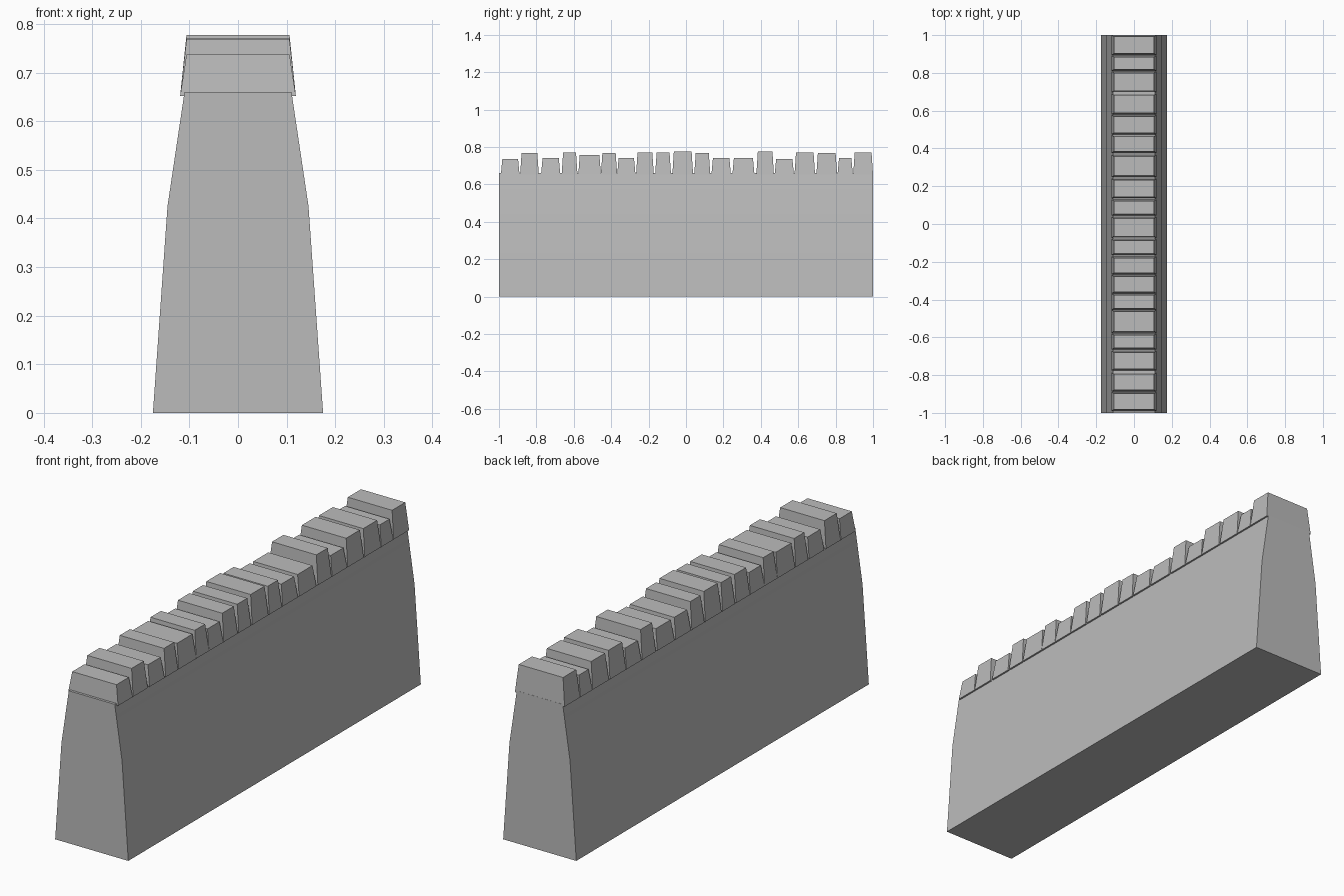
import bpy
import bmesh

cube = bpy.data.objects.get("Cube")
if cube:
    bpy.data.objects.remove(cube, do_unlink=True)

stone_grey = bpy.data.materials.new("stone grey")
stone_grey.use_nodes = True
GREY = (0.5, 0.5, 0.5, 1)
stone_grey.diffuse_color = GREY
stone_grey.node_tree.nodes["Principled BSDF"].inputs["Base Color"].default_value = GREY


def finish(bm, name):
    bmesh.ops.recalc_face_normals(bm, faces=bm.faces)
    mesh = bpy.data.meshes.new(name)
    bm.to_mesh(mesh)
    bm.free()
    mesh.materials.append(stone_grey)
    obj = bpy.data.objects.new(name, mesh)
    bpy.context.collection.objects.link(obj)
    return obj


# Wall body: a mirrored tapering profile extruded along y
half = [(0.175, 0), (0.145, 0.425), (0.11, 0.66)]
outline = half + [(-x, z) for x, z in reversed(half)]
bm = bmesh.new()
end = bm.faces.new([bm.verts.new((x, -1, z)) for x, z in outline])
swept = bmesh.ops.extrude_face_region(bm, geom=[end], use_keep_orig=True)
bmesh.ops.translate(bm, vec=(0, 2, 0),
                    verts=[v for v in swept["geom"] if isinstance(v, bmesh.types.BMVert)])
wall = finish(bm, "wall_body")
bpy.context.view_layer.objects.active = wall
wall.select_set(True)
bpy.ops.object.shade_smooth_by_angle()


# Coping stone: a box narrowed towards its top
def coping_stone(name, y0, y1, top):
    bm = bmesh.new()
    bmesh.ops.create_cube(bm, size=1)
    for v in bm.verts:
        upper = v.co.z > 0
        inset = 0.008 if upper else 0
        v.co.x *= 0.212 if upper else 0.238
        v.co.y = y1 - inset if v.co.y > 0 else y0 + inset
        v.co.z = top if upper else 0.652
    finish(bm, name)


# Row of uneven stones: start, end, top height
stones = [
    (-0.99, -0.89, 0.737), (-0.887, -0.787, 0.768), (-0.775, -0.672, 0.741),
    (-0.665, -0.58, 0.77), (-0.576, -0.455, 0.758), (-0.455, -0.368, 0.768),
    (-0.368, -0.27, 0.741), (-0.267, -0.172, 0.77), (-0.165, -0.08, 0.77),
    (-0.073, 0.038, 0.777), (0.044, 0.13, 0.768), (0.136, 0.24, 0.742),
    (0.248, 0.366, 0.741), (0.376, 0.47, 0.777), (0.474, 0.577, 0.737),
    (0.58, 0.69, 0.771), (0.697, 0.808, 0.768), (0.81, 0.892, 0.741),
    (0.894, 1.0, 0.772),
]
for i, (y0, y1, top) in enumerate(stones, 1):
    coping_stone(f"coping_stone_{i}", y0, y1, top)
